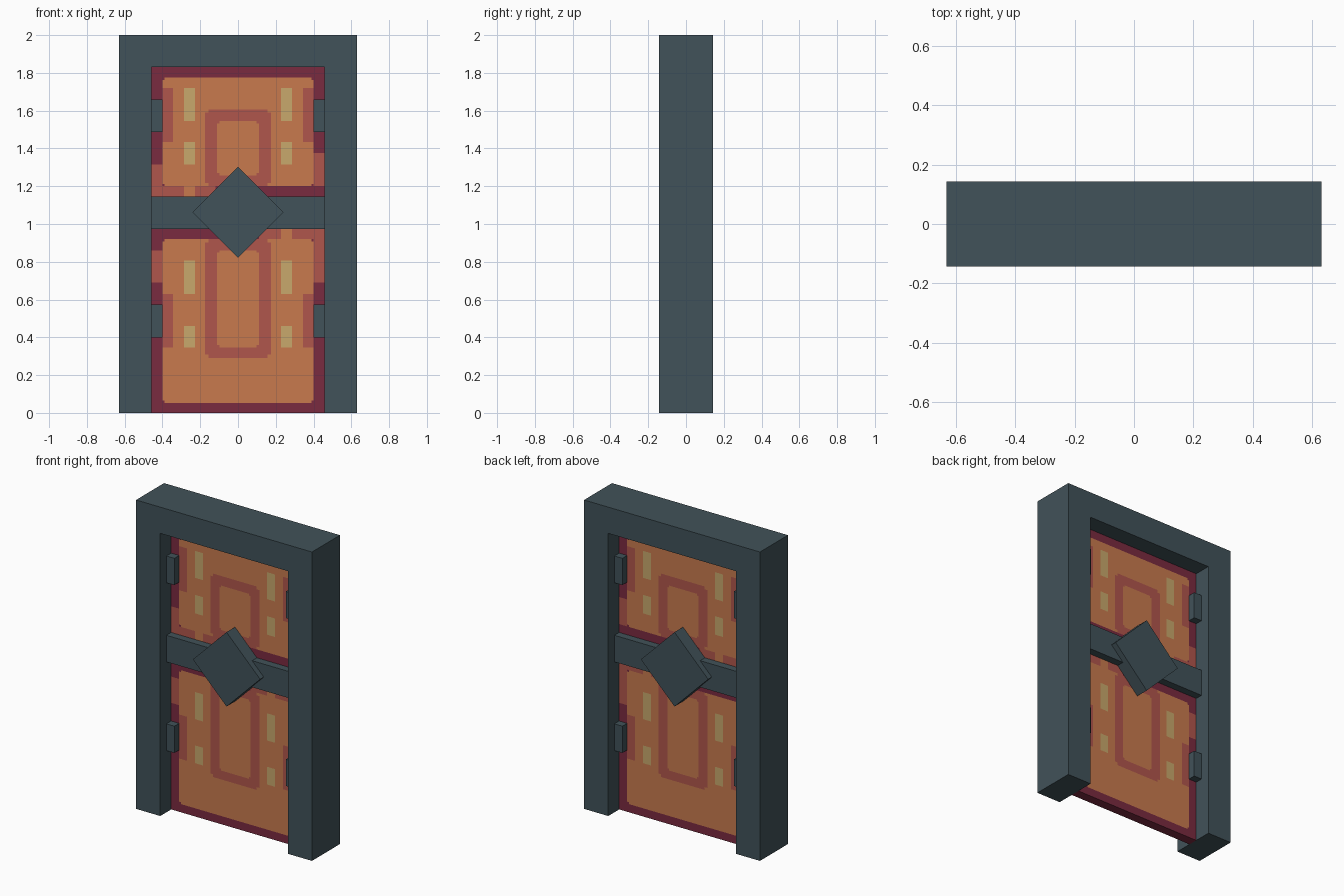
import bpy, bmesh, math
from mathutils import Matrix, Vector

if "Cube" in bpy.data.objects:
    bpy.data.objects.remove(bpy.data.objects["Cube"])


def material(name, rgb):
    m = bpy.data.materials.new(name)
    m.diffuse_color = (*rgb, 1)
    m.use_nodes = True
    m.node_tree.nodes["Principled BSDF"].inputs["Base Color"].default_value = m.diffuse_color
    return m


SLATE = material("slate", (0.053, 0.084, 0.100))
DOOR_MATS = [material("dark_red", (0.195, 0.024, 0.051)),
             material("orange", (0.578, 0.195, 0.076)),
             material("rose", (0.434, 0.093, 0.072)),
             material("tan", (0.578, 0.392, 0.150))]
RED, ORANGE, ROSE, TAN = range(4)


def finish(name, bm, mats):
    bmesh.ops.recalc_face_normals(bm, faces=bm.faces)
    me = bpy.data.meshes.new(name)
    bm.to_mesh(me)
    bm.free()
    for m in mats:
        me.materials.append(m)
    ob = bpy.data.objects.new(name, me)
    bpy.context.collection.objects.link(ob)
    return ob


def box_bm(center, size, turn=0):
    bm = bmesh.new()
    mat = (Matrix.Translation(center) @ Matrix.Rotation(turn, 4, 'Y')
           @ Matrix.Diagonal((*size, 1)))
    bmesh.ops.create_cube(bm, size=1, matrix=mat)
    return bm


W, H, D = 0.63, 2.0, 0.143          # frame half width, height, half depth
IN, TOP = 0.457, 1.83               # opening half width and height

# Frame: upside-down U profile extruded through its depth
bm = bmesh.new()
outline = [(-W, 0), (-IN, 0), (-IN, TOP), (IN, TOP), (IN, 0), (W, 0), (W, H), (-W, H)]
face = bm.faces.new([bm.verts.new((x, -D, z)) for x, z in outline])
ext = bmesh.ops.extrude_face_region(bm, geom=[face], use_keep_orig=True)
bmesh.ops.translate(bm, vec=(0, 2 * D, 0),
                    verts=[v for v in ext["geom"] if isinstance(v, bmesh.types.BMVert)])
finish("door_frame", bm, [SLATE])

# Crossbar and diamond boss
finish("crossbar", box_bm((0, 0, 1.06), (2 * IN, 0.16, 0.172)), [SLATE])
side = 0.241 * math.sqrt(2)
finish("diamond_boss", box_bm((0, 0, 1.062), (side, 0.235, side), math.pi / 4), [SLATE])

# Side clips
for sx, s in ((-1, "left"), (1, "right")):
    for z, h in ((0.486, "lower"), (1.573, "upper")):
        finish(f"{h}_{s}_clip", box_bm((sx * 0.4285, 0, z), (0.057, 0.16, 0.173)), [SLATE])

# Painted areas of the door: x0, x1, z0, z1, colour, corner notch; later ones win
R = 0.012
paint = [(-0.40, 0.40, 1.20, 1.775, ORANGE, R),
         (-0.40, 0.40, 0.053, 0.92, ORANGE, R),
         # rose runs in the border
         (-IN, -0.40, 1.146, 1.315, ROSE, 0),
         (-IN, -0.12, 1.14, 1.20, ROSE, 0),
         (0.40, IN, 1.20, 1.375, ROSE, 0),
         (-IN, -0.40, 0.69, 0.86, ROSE, 0),
         (0.40, IN, 0.69, 0.98, ROSE, 0),
         (0.11, IN, 0.92, 0.98, ROSE, 0),
         # orange gaps
         (-0.286, -0.228, 1.14, 1.21, ORANGE, 0),
         (0.228, 0.286, 0.91, 0.98, ORANGE, 0),
         # central rings
         (-0.174, 0.174, 1.20, 1.607, ROSE, R * 1.5),
         (-0.111, 0.111, 1.257, 1.545, ORANGE, R),
         (-0.174, 0.174, 0.29, 0.92, ROSE, R * 1.5),
         (-0.111, 0.111, 0.347, 0.86, ORANGE, R)]
for s in (-1, 1):
    for z0, z1 in ((1.435, 1.72), (0.345, 0.63)):            # patches by the clips
        xs = sorted((s * 0.345, s * 0.40))
        paint.append((*xs, z0, z1, ROSE, 0))
    for z0, z1 in ((1.545, 1.72), (1.315, 1.435), (0.63, 0.806), (0.345, 0.46)):
        xs = sorted((s * 0.228, s * 0.286))
        paint.append((*xs, z0, z1, TAN, 0))


def colour_at(x, z):
    for x0, x1, z0, z1, col, r in reversed(paint):
        dx, dz = min(x - x0, x1 - x), min(z - z0, z1 - z)
        if dx > 0 and dz > 0 and not (dx < r and dz < r):
            return col
    return RED


# Door panel, cut along the edges of every painted area
bm = box_bm((0, 0, TOP / 2), (2 * IN, 0.062, TOP))
cuts_x, cuts_z = set(), set()
for x0, x1, z0, z1, col, r in paint:
    cuts_x.update(round(v, 4) for v in (x0, x1, x0 + r, x1 - r))
    cuts_z.update(round(v, 4) for v in (z0, z1, z0 + r, z1 - r))
for cuts, axis in ((cuts_x, Vector((1, 0, 0))), (cuts_z, Vector((0, 0, 1)))):
    for c in sorted(cuts):
        bmesh.ops.bisect_plane(bm, geom=bm.verts[:] + bm.edges[:] + bm.faces[:],
                               dist=1e-5, plane_co=axis * c, plane_no=axis)
for f in bm.faces:
    p = f.calc_center_median()
    f.material_index = colour_at(p.x, p.z)
finish("door_panel", bm, DOOR_MATS)
